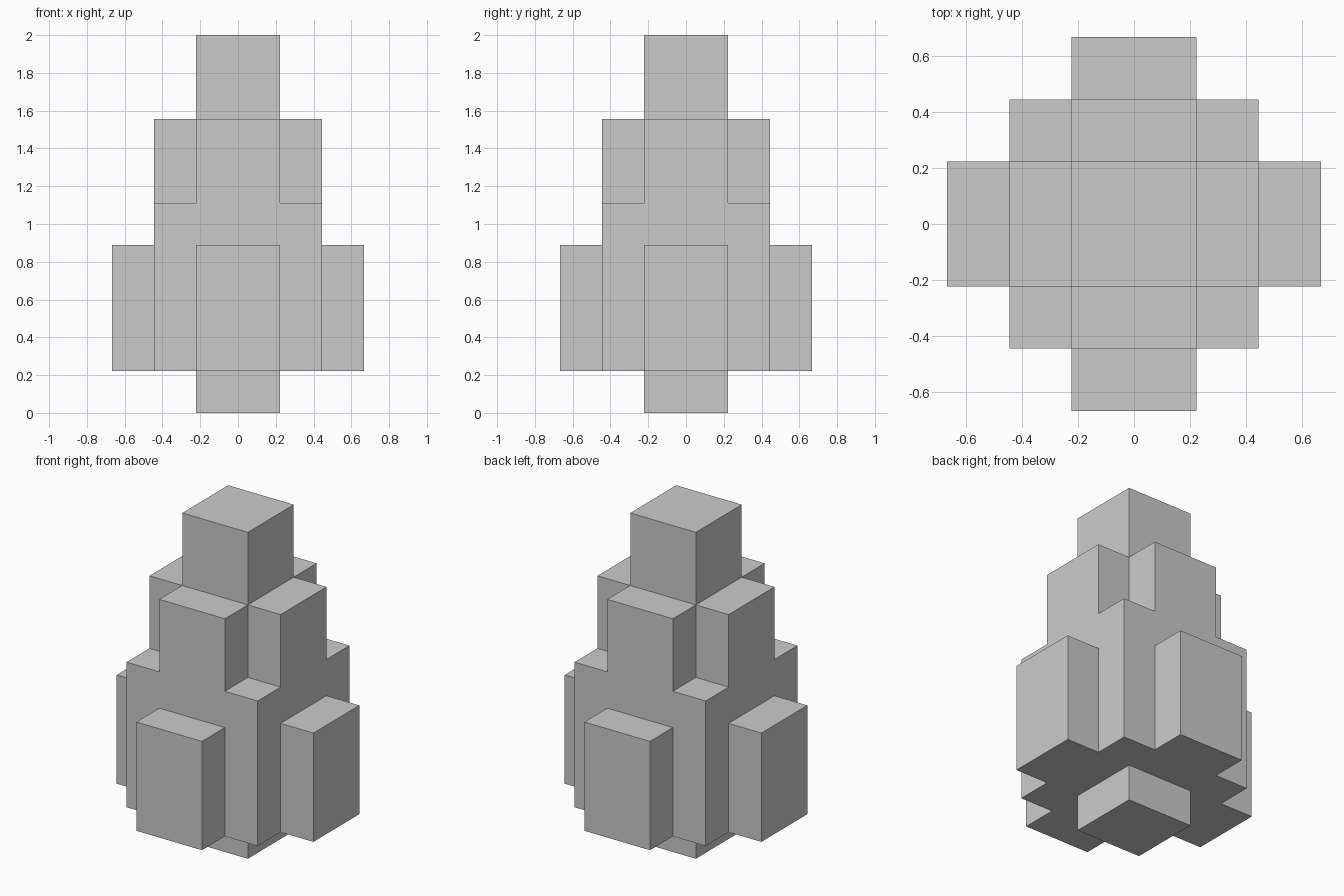
import bpy

if "Cube" in bpy.data.objects:
    bpy.data.objects.remove(bpy.data.objects["Cube"])

U = 2 / 9  # the whole model sits on a grid of nine units in height


def block(name, half_x, half_y, bottom, top):
    """Box centred on the z axis, sized in grid units."""
    bpy.ops.mesh.primitive_cube_add(size=1, location=(0, 0, (bottom + top) / 2 * U))
    obj = bpy.context.object
    obj.name = name
    obj.scale = (2 * half_x * U, 2 * half_y * U, (top - bottom) * U)
    bpy.ops.object.transform_apply(location=True, rotation=False, scale=True)
    return obj


# Central column: foot at the bottom, square cap at the top
tower = block("stepped_tower", 1, 1, 0, 9)

parts = [
    # Wide square body
    block("body", 2, 2, 1, 5),
    # Lower buttresses on all four sides
    block("lower_buttress_x", 3, 1, 1, 4),
    block("lower_buttress_y", 1, 3, 1, 4),
    # Upper shoulders on all four sides
    block("upper_shoulder_x", 2, 1, 4, 7),
    block("upper_shoulder_y", 1, 2, 4, 7),
]

# Fuse everything into one closed surface
bpy.context.view_layer.objects.active = tower
for part in parts:
    mod = tower.modifiers.new("union", 'BOOLEAN')
    mod.operation = 'UNION'
    mod.solver = 'EXACT'
    mod.object = part
    bpy.ops.object.modifier_apply(modifier=mod.name)
    bpy.data.objects.remove(part)
